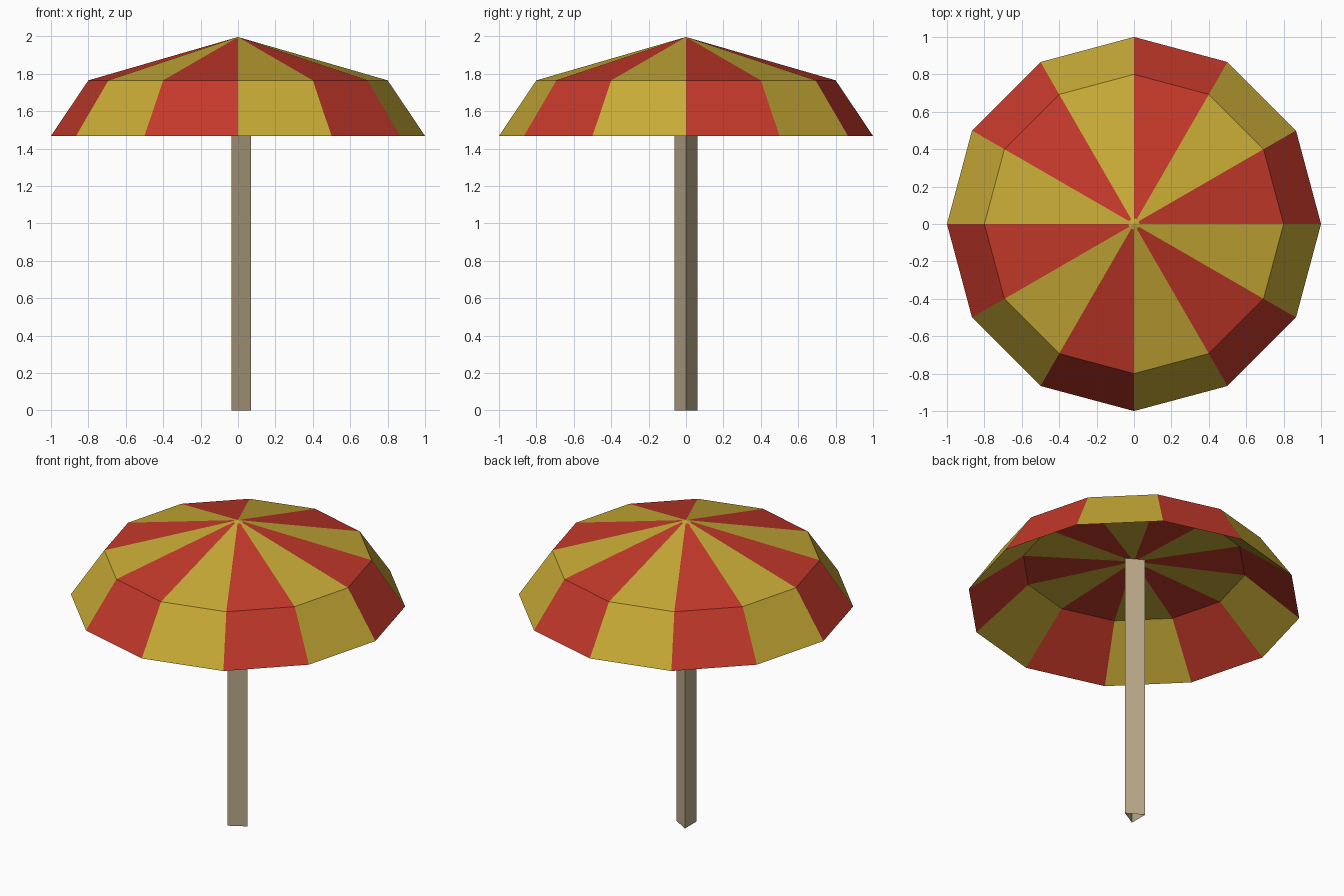
import bpy, bmesh, math

if "Cube" in bpy.data.objects:
    bpy.data.objects.remove(bpy.data.objects["Cube"])

SIDES = 12


def material(name, rgb):
    m = bpy.data.materials.new(name)
    m.diffuse_color = (*rgb, 1)
    m.use_nodes = True
    m.node_tree.nodes["Principled BSDF"].inputs["Base Color"].default_value = m.diffuse_color
    return m


red = material("red cloth", (0.545, 0.04, 0.023))
yellow = material("yellow cloth", (0.575, 0.405, 0.037))
wood = material("pole wood", (0.49, 0.395, 0.25))


def finish(bm, name, mats):
    mesh = bpy.data.meshes.new(name)
    bm.to_mesh(mesh)
    bm.free()
    for m in mats:
        mesh.materials.append(m)
    obj = bpy.data.objects.new(name, mesh)
    bpy.context.collection.objects.link(obj)
    return obj


def ring(bm, radius, z, sides):
    return [bm.verts.new((radius * math.cos(math.tau * i / sides),
                          radius * math.sin(math.tau * i / sides), z))
            for i in range(sides)]


def striped(name, tip_z, profile, flip=False):
    """Revolve a profile from a centre tip; panels alternate red and yellow."""
    bm = bmesh.new()
    tip = bm.verts.new((0, 0, tip_z))
    rings = [ring(bm, r, z, SIDES) for r, z in profile]
    for i in range(SIDES):
        j = (i + 1) % SIDES
        faces = [bm.faces.new((tip, rings[0][i], rings[0][j]))]
        faces += [bm.faces.new((a[i], b[i], b[j], a[j]))
                  for a, b in zip(rings, rings[1:])]
        for f in faces:
            f.material_index = i % 2
        if not flip:
            faces[0].material_index = 1  # small yellow hub at the peak
    if flip:
        bmesh.ops.reverse_faces(bm, faces=bm.faces[:])
    return finish(bm, name, [red, yellow])


# Canopy outside: shallow cone with a steeper skirt
striped("canopy", 1.997, [(0.03, 1.988), (0.8, 1.765), (1.0, 1.468)])

# Canopy lining: nearly flat ceiling and an inner skirt meeting the rim
striped("canopy_lining", 1.757, [(0.67, 1.73), (1.0, 1.468)], flip=True)

# Three-sided pole, open at the bottom
bm = bmesh.new()
low, high = ring(bm, 0.07, 0, 3), ring(bm, 0.07, 1.755, 3)
for i in range(3):
    j = (i + 1) % 3
    bm.faces.new((low[i], low[j], high[j], high[i]))
finish(bm, "pole", [wood])
